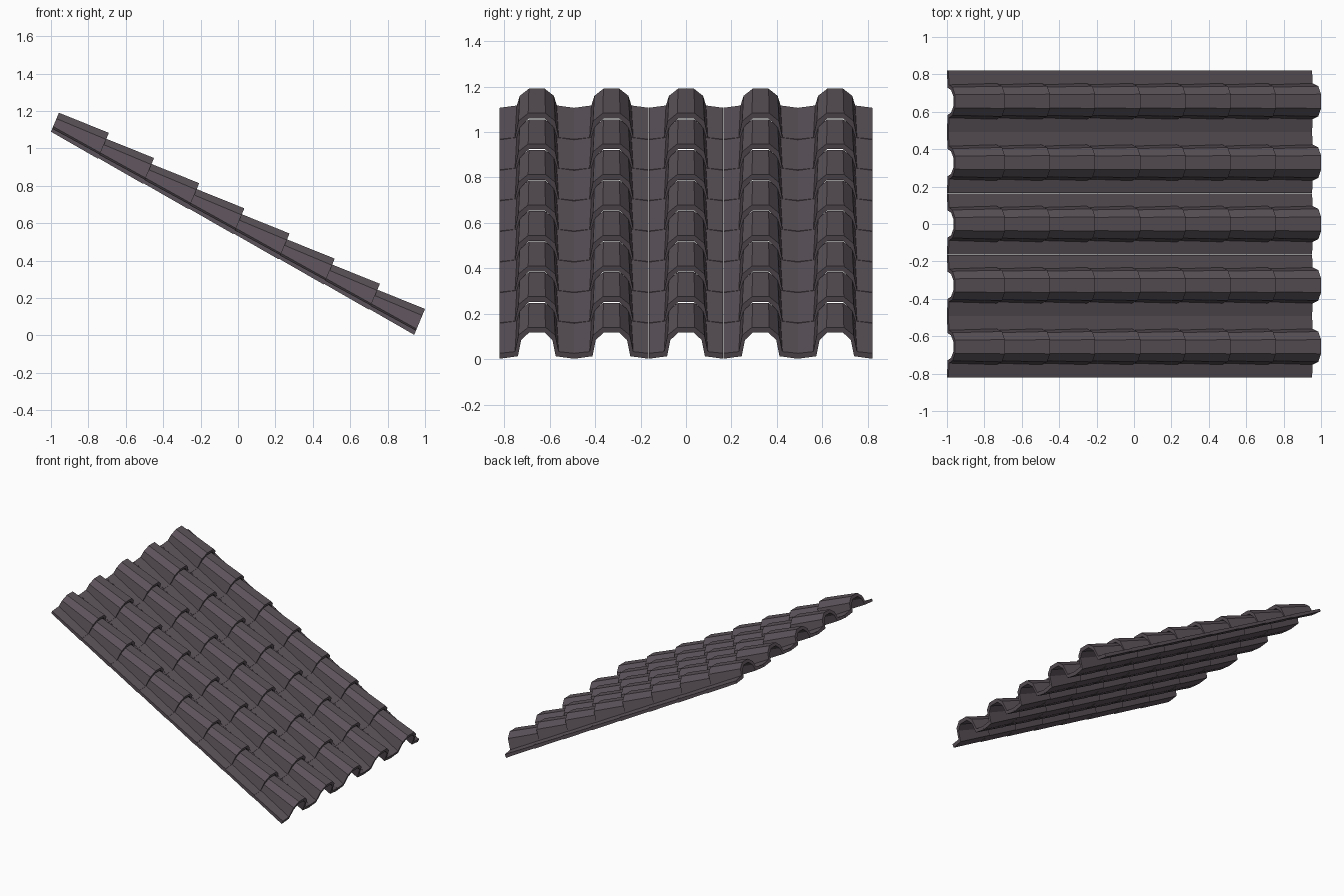
import bpy, bmesh

if "Cube" in bpy.data.objects:
    bpy.data.objects.remove(bpy.data.objects["Cube"])

ROWS, COLS = 8, 5
STEP_X, STEP_Z, STEP_Y = 0.2415, -0.1345, 0.328
NX, NZ = 0.387, 0.922            # direction in which each tile end rises

# half profiles (y, height) from the tile edge to the crown
LOW_OUT = [(.1635, .026), (.096, .034), (.081, .112), (.038, .15)]
LOW_IN = [(.1635, 0), (.083, .012), (.069, .089), (.035, .124)]
TOP_OUT = [(.1635, .019), (.088, .03), (.075, .076), (.035, .11)]
TOP_IN = [(.1635, 0), (.073, .008), (.060, .057), (.028, .087)]


def ring(bm, outer, inner, x, z):
    """Closed cross-section: mirrored outer skin, then inner skin back."""
    def full(half):
        return half + [(-y, h) for y, h in reversed(half)]
    pts = full(outer) + full(inner)[::-1]
    return [bm.verts.new((x + h * NX, y, z + h * NZ)) for y, h in pts]


# single tapered tile, highest row, first column
bm = bmesh.new()
y0 = -STEP_Y * (COLS - 1) / 2
top = ring(bm, TOP_OUT, TOP_IN, -1.0, 1.089)
low = ring(bm, LOW_OUT, LOW_IN, 0.942 - 7 * STEP_X, 0.003 - 7 * STEP_Z)
n = len(top)
for i in range(n):
    j = (i + 1) % n
    bm.faces.new((top[i], top[j], low[j], low[i]))
# end caps as strips between outer and inner skin
for r in (top, low):
    for i in range(n // 2 - 1):
        bm.faces.new((r[i], r[i + 1], r[n - 2 - i], r[n - 1 - i]))
bmesh.ops.translate(bm, verts=bm.verts, vec=(0, y0, 0))
bmesh.ops.recalc_face_normals(bm, faces=bm.faces)
mesh = bpy.data.meshes.new("roof_tile")
bm.to_mesh(mesh)
bm.free()

mat = bpy.data.materials.new("dark_slate")
mat.diffuse_color = (0.105, 0.085, 0.10, 1)
mat.use_nodes = True
mat.node_tree.nodes["Principled BSDF"].inputs["Base Color"].default_value = mat.diffuse_color
mesh.materials.append(mat)
tiles = bpy.data.objects.new("roof_tiles", mesh)
bpy.context.collection.objects.link(tiles)

# repeat down the slope and across the roof
for name, count, offset in (("rows", ROWS, (STEP_X, 0, STEP_Z)),
                            ("columns", COLS, (0, STEP_Y, 0))):
    arr = tiles.modifiers.new(name, 'ARRAY')
    arr.count = count
    arr.use_relative_offset = False
    arr.use_constant_offset = True
    arr.constant_offset_displace = offset
